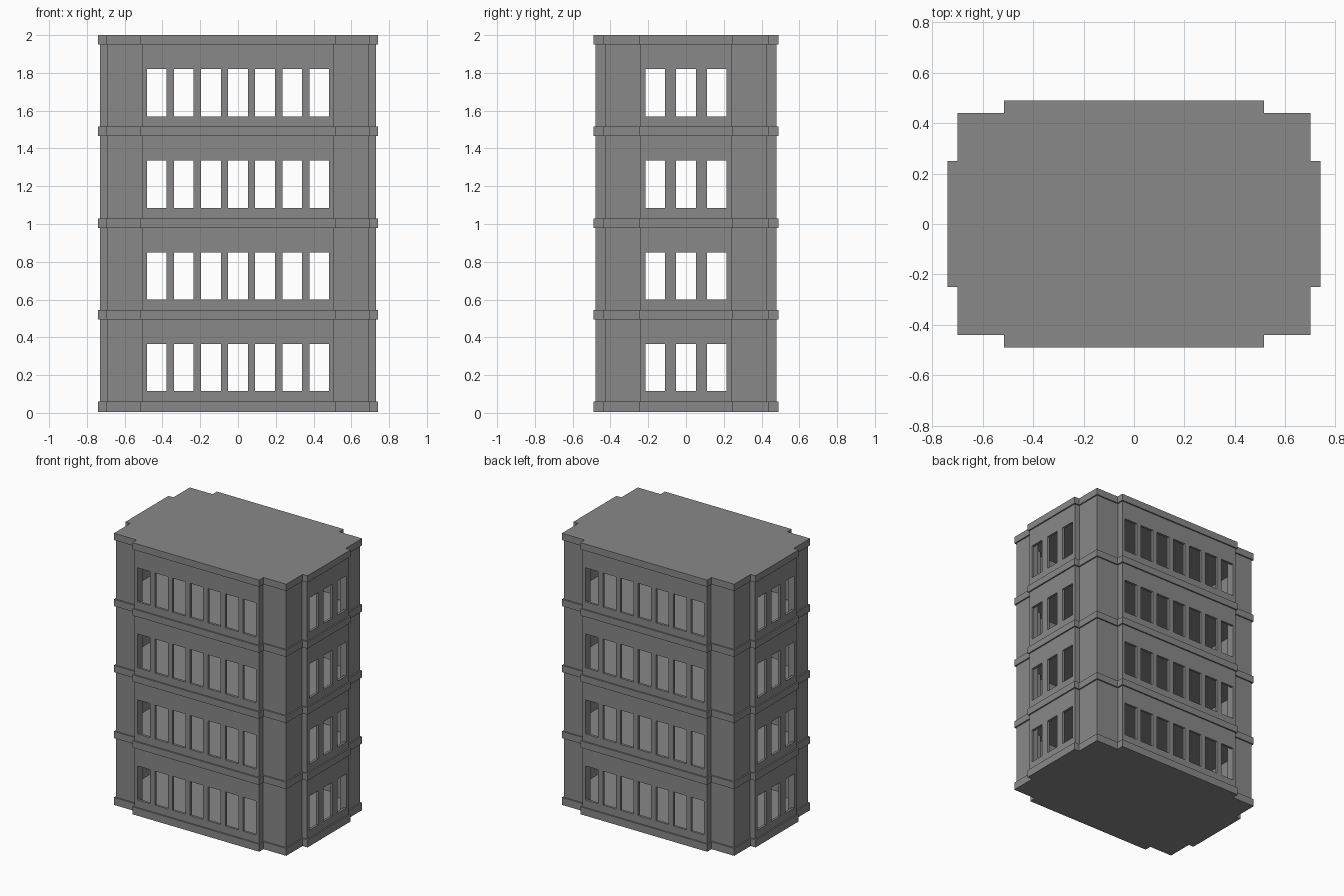
import bpy
import bmesh

cube = bpy.data.objects.get("Cube")
if cube:
    bpy.data.objects.remove(cube, do_unlink=True)

GREY = (0.25, 0.25, 0.25, 1.0)
concrete = bpy.data.materials.new("concrete grey")
concrete.use_nodes = True
concrete.diffuse_color = GREY
bsdf = concrete.node_tree.nodes["Principled BSDF"]
bsdf.inputs["Base Color"].default_value = GREY
bsdf.inputs["Roughness"].default_value = 0.9

STOREYS = 4
PITCH = 0.485          # storey height
GROUND_TOP = 0.06      # top of the ground slab
SILL, HEAD = 0.055, 0.305
HALF_WINDOW = 0.052


def outline(inset):
    """Stepped plan, counter-clockwise, from one mirrored quarter."""
    quarter = [(0.515, -0.49), (0.515, -0.44), (0.70, -0.44),
               (0.70, -0.25), (0.74, -0.25)]
    shifted = [(x - inset, y + inset) for x, y in quarter]
    right = shifted + [(x, -y) for x, y in reversed(shifted)]
    return right + [(-x, -y) for x, y in right]


def make_object(name, bm):
    mesh = bpy.data.meshes.new(name)
    bm.to_mesh(mesh)
    bm.free()
    mesh.materials.append(concrete)
    obj = bpy.data.objects.new(name, mesh)
    bpy.context.scene.collection.objects.link(obj)
    return obj


def make_slab(name, top, thickness):
    """Floor slab whose rim shows as a moulding around the building."""
    bm = bmesh.new()
    base = bm.faces.new([bm.verts.new((x, y, top - thickness))
                         for x, y in outline(0)])
    up = bmesh.ops.extrude_face_region(bm, geom=[base], use_keep_orig=True)
    verts = [v for v in up["geom"] if isinstance(v, bmesh.types.BMVert)]
    bmesh.ops.translate(bm, verts=verts, vec=(0, 0, thickness))
    bmesh.ops.recalc_face_normals(bm, faces=bm.faces)
    return make_object(name, bm)


def window_breaks(length):
    """Fractions along a wall where each window starts and ends."""
    if length > 0.8:
        count, step = 7, 0.1433
    elif length > 0.4:
        count, step = 3, 0.163
    else:
        return []
    centres = [length / 2 + (i - (count - 1) / 2) * step for i in range(count)]
    return [(c + s * HALF_WINDOW) / length for c in centres for s in (-1, 1)]


def make_walls():
    """Continuous outer wall with open window cells on all four sides."""
    bm = bmesh.new()
    levels = [GROUND_TOP - 0.03]
    for i in range(STOREYS):
        floor = GROUND_TOP + i * PITCH
        levels += [floor + SILL, floor + HEAD]
    levels.append(GROUND_TOP + STOREYS * PITCH - 0.02)

    plan = outline(0.01)
    for (ax, ay), (bx, by) in zip(plan, plan[1:] + plan[:1]):
        length = abs(bx - ax) + abs(by - ay)
        cuts = [0] + window_breaks(length) + [1]
        points = [(ax + (bx - ax) * t, ay + (by - ay) * t) for t in cuts]
        for col, (p, q) in enumerate(zip(points, points[1:])):
            for row, (low, high) in enumerate(zip(levels, levels[1:])):
                if col % 2 and row % 2:
                    continue  # window opening
                bm.faces.new([bm.verts.new(c) for c in (
                    (*p, low), (*q, low), (*q, high), (*p, high))])
    bmesh.ops.remove_doubles(bm, verts=bm.verts, dist=0.0005)
    walls = make_object("outer_walls", bm)
    solid = walls.modifiers.new("wall thickness", "SOLIDIFY")
    solid.thickness = 0.018
    solid.offset = -1
    solid.use_even_offset = True
    return walls


# Walls, then ground slab, floor slabs and roof
make_walls()
for i in range(STOREYS + 1):
    name = {0: "ground_slab", STOREYS: "roof_slab"}.get(i, f"floor_slab_{i}")
    make_slab(name, GROUND_TOP + i * PITCH, 0.055 if i == 0 else 0.05)
